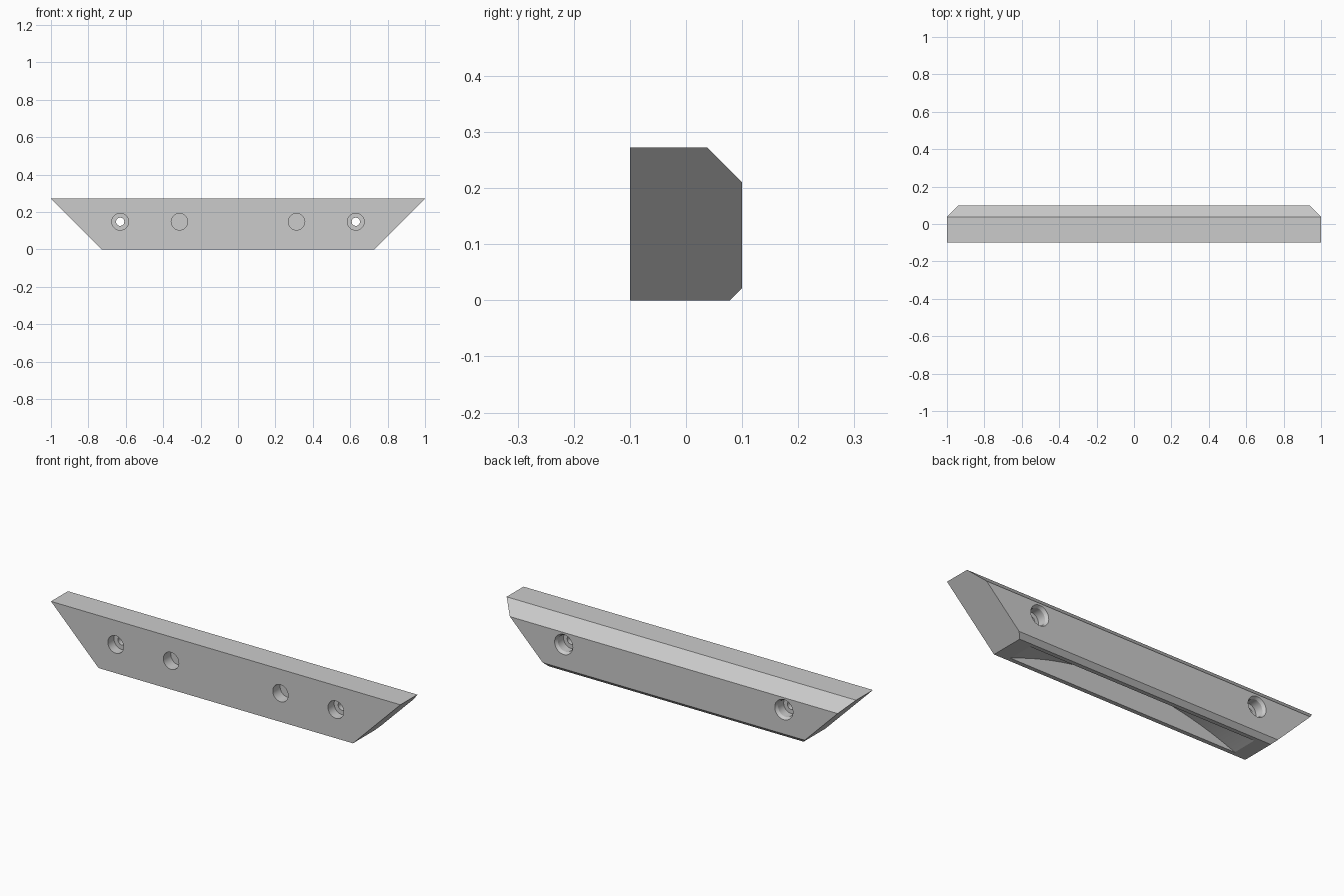
import bpy, bmesh, math

cube = bpy.data.objects.get("Cube")
if cube:
    bpy.data.objects.remove(cube, do_unlink=True)

grey = bpy.data.materials.new("light_grey")
grey.use_nodes = True
grey.diffuse_color = (0.6, 0.6, 0.6, 1)
grey.node_tree.nodes["Principled BSDF"].inputs["Base Color"].default_value = (0.6, 0.6, 0.6, 1)


def make_object(name, bm):
    bmesh.ops.recalc_face_normals(bm, faces=bm.faces)
    mesh = bpy.data.meshes.new(name)
    bm.to_mesh(mesh)
    bm.free()
    mesh.materials.append(grey)
    obj = bpy.data.objects.new(name, mesh)
    bpy.context.collection.objects.link(obj)
    return obj


def loft(name, rings):
    """Skin a row of equal rings and cap both ends."""
    bm = bmesh.new()
    loops = [[bm.verts.new(p) for p in ring] for ring in rings]
    for a, b in zip(loops, loops[1:]):
        for i in range(len(a)):
            j = (i + 1) % len(a)
            bm.faces.new((a[i], a[j], b[j], b[i]))
    bm.faces.new(loops[0])
    bm.faces.new(loops[-1])
    return make_object(name, bm)


def turned(name, x, z, profile, sides):
    """Round solid along y from (y, radius) pairs."""
    angles = [math.tau * i / sides for i in range(sides)]
    return loft(name, [[(x + r * math.cos(a), y, z + r * math.sin(a)) for a in angles]
                       for y, r in profile])


# Bar: chamfered section, ends sloping outward at 45 degrees
section = [(-0.1, 0), (0.078, 0), (0.1, 0.022), (0.1, 0.21), (0.038, 0.272), (-0.1, 0.272)]
bar = loft("handle_bar", [[(s * (0.728 + z), y, z) for y, z in section] for s in (-1, 1)])

# Arched finger recess in the underside
half, rise = 0.65, 0.125
radius = (half ** 2 + rise ** 2) / (2 * rise)
cutters = [turned("finger_recess_cutter", 0, rise - radius, [(-0.078, radius), (0.056, radius)], 256)]

# Stepped screw holes and blind front holes, mirrored
screw = [(-0.2, 0.045), (-0.05, 0.045), (-0.05, 0.022), (0.04, 0.022),
         (0.04, 0.043), (0.085, 0.043), (0.1, 0.052), (0.12, 0.064)]
blind = [(-0.2, 0.044), (-0.04, 0.044)]
for s in (-1, 1):
    cutters.append(turned("screw_hole_cutter", s * 0.63, 0.148, screw, 48))
    cutters.append(turned("blind_hole_cutter", s * 0.313, 0.148, blind, 48))

bpy.ops.object.select_all(action="DESELECT")
bpy.context.view_layer.objects.active = bar
bar.select_set(True)
for cutter in cutters:
    cutter.hide_render = True
    mod = bar.modifiers.new("cut", "BOOLEAN")
    mod.operation = "DIFFERENCE"
    mod.solver = "EXACT"
    mod.object = cutter
    bpy.ops.object.modifier_apply(modifier=mod.name)
    bpy.data.objects.remove(cutter, do_unlink=True)

bpy.ops.object.shade_smooth_by_angle(angle=math.radians(20))
